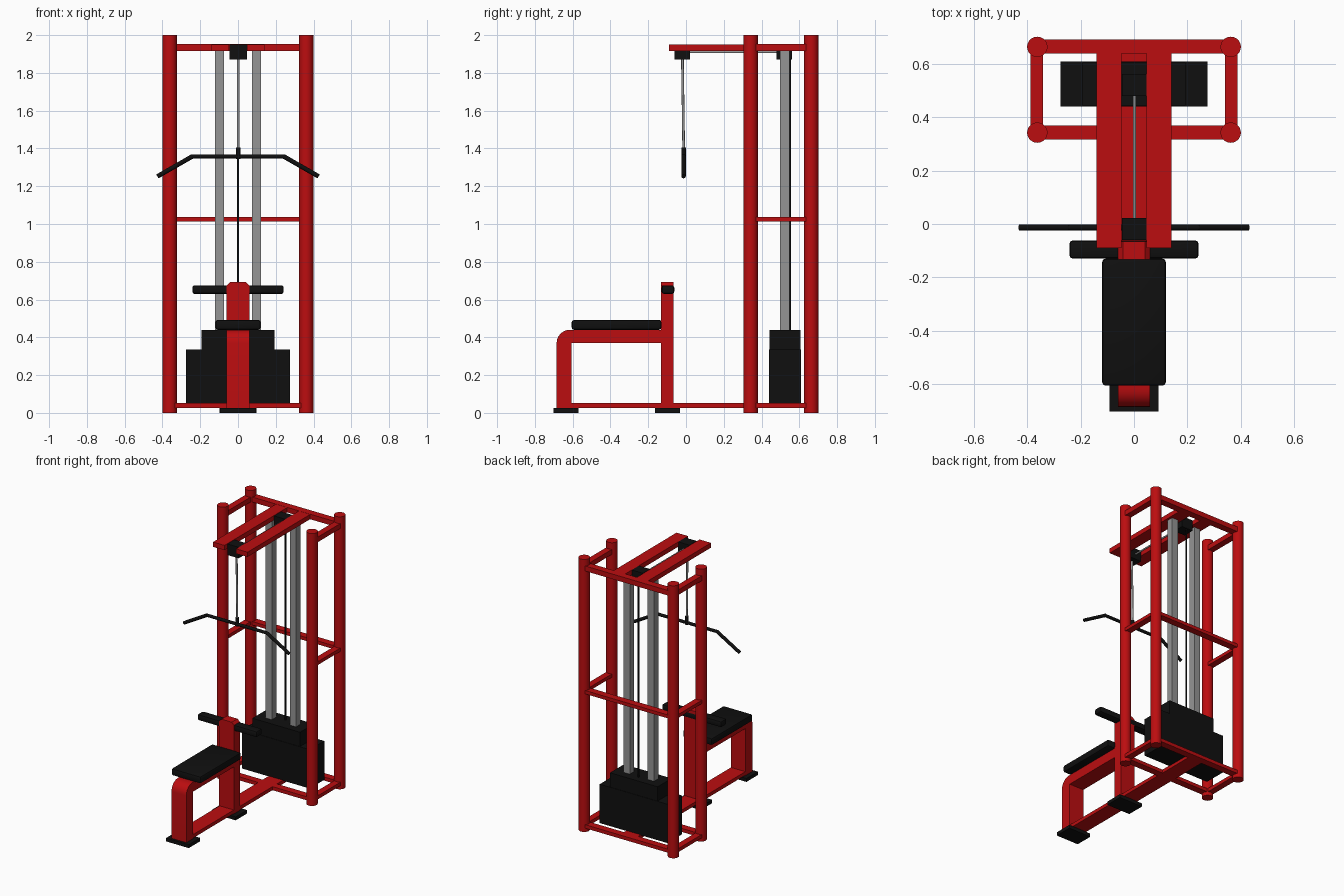
import bpy, bmesh, math
from mathutils import Vector

if "Cube" in bpy.data.objects:
    bpy.data.objects.remove(bpy.data.objects["Cube"])


def material(name, rgb):
    m = bpy.data.materials.new(name)
    m.diffuse_color = (*rgb, 1)
    m.use_nodes = True
    m.node_tree.nodes["Principled BSDF"].inputs["Base Color"].default_value = m.diffuse_color
    return m


RED = material("red paint", (0.50, 0.004, 0.005))
BLACK = material("black rubber", (0.005, 0.005, 0.005))
GREY = material("grey steel", (0.30, 0.30, 0.30))


def finish(name, bm, mat, smooth=False):
    bmesh.ops.recalc_face_normals(bm, faces=bm.faces)
    me = bpy.data.meshes.new(name)
    bm.to_mesh(me)
    bm.free()
    me.materials.append(mat)
    ob = bpy.data.objects.new(name, me)
    bpy.context.collection.objects.link(ob)
    if smooth:
        bpy.ops.object.select_all(action='DESELECT')
        ob.select_set(True)
        bpy.context.view_layer.objects.active = ob
        bpy.ops.object.shade_smooth_by_angle(angle=math.radians(40))
    return ob


def box(name, x, y, z, mat, bevel=0, segments=2):
    """Box from (min, max) pairs."""
    bm = bmesh.new()
    bmesh.ops.create_cube(bm, size=1)
    for v in bm.verts:
        v.co = [r[0] if c < 0 else r[1] for c, r in zip(v.co, (x, y, z))]
    if bevel:
        bmesh.ops.bevel(bm, geom=bm.edges[:], offset=bevel, segments=segments,
                        profile=0.5, affect='EDGES')
    return finish(name, bm, mat, bevel > 0)


def rod(name, a, b, r, mat, sides=12):
    """Cylinder between two points."""
    a, b = Vector(a), Vector(b)
    bm = bmesh.new()
    bmesh.ops.create_cone(bm, cap_ends=True, segments=sides, radius1=r,
                          radius2=r, depth=(b - a).length)
    rot = (b - a).to_track_quat('Z', 'Y')
    for v in bm.verts:
        v.co = rot @ v.co + (a + b) / 2
    return finish(name, bm, mat, True)


def extrude_x(name, pts, half, mat):
    """Profile of (y, z) points extruded across x."""
    bm = bmesh.new()
    f = bm.faces.new([bm.verts.new((-half, y, z)) for y, z in pts])
    ext = bmesh.ops.extrude_face_region(bm, geom=[f])['geom']
    bmesh.ops.translate(bm, vec=(2 * half, 0, 0),
                        verts=[v for v in ext if isinstance(v, bmesh.types.BMVert)])
    return finish(name, bm, mat, True)


PX, YF, YB = 0.362, 0.342, 0.663      # post positions

# tower: posts, side rails, top beams, guide rails
for side, s in (("left", -1), ("right", 1)):
    for end, y in (("front", YF), ("back", YB)):
        rod(f"{end}_post_{side}", (s * PX, y, 0), (s * PX, y, 2), 0.038, RED, 32)
    for level, z0, z1 in (("bottom", 0.027, 0.053), ("middle", 1.013, 1.038), ("top", 1.915, 1.952)):
        box(f"{level}_side_rail_{side}", sorted((s * (PX - 0.022), s * (PX + 0.026))),
            (YF, YB), (z0, z1), RED)
    box(f"top_beam_{side}", sorted((s * 0.047, s * 0.14)), (-0.09, YB), (1.916, 1.951), RED)
    box(f"guide_rail_{side}", sorted((s * 0.073, s * 0.123)), (0.497, 0.548), (0.42, 1.917), GREY)

# cross bars between posts
for name, y, z0, z1 in (("bottom_front", YF, 0.027, 0.053), ("bottom_back", YB, 0.027, 0.053),
                        ("middle_back", YB, 1.013, 1.038), ("top_back", YB, 1.915, 1.952)):
    box(f"{name}_cross_bar", (-PX, PX), (y - 0.025, y + 0.027), (z0, z1), RED)

# weight stack
box("weight_stack_lower", (-0.275, 0.275), (0.44, 0.608), (0.05, 0.335), BLACK)
box("weight_stack_upper", (-0.193, 0.193), (0.443, 0.605), (0.335, 0.44), BLACK)

# pulleys and cables
box("front_pulley_block", (-0.044, 0.048), (-0.06, 0.022), (1.87, 1.951), BLACK)
box("back_pulley_block", (-0.044, 0.048), (0.48, 0.562), (1.87, 1.951), BLACK)
rod("top_cable", (0.002, 0.0, 1.91), (0.002, 0.5, 1.91), 0.006, GREY)
rod("stack_cable", (0, 0.55, 0.43), (0, 0.55, 1.9), 0.006, BLACK)
rod("front_cable", (0.002, -0.019, 1.88), (0.002, -0.012, 1.38), 0.007, GREY)

# pull-down bar with bent ends
rod("bar_connector", (0.002, -0.013, 1.345), (0.002, -0.013, 1.405), 0.012, BLACK)
rod("pull_bar_middle", (-0.248, -0.013, 1.357), (0.248, -0.013, 1.357), 0.011, BLACK)
for side, s in (("left", -1), ("right", 1)):
    rod(f"pull_bar_grip_{side}", (s * 0.24, -0.013, 1.359), (s * 0.427, -0.013, 1.252), 0.012, BLACK)

# base spine
box("base_spine", (-0.058, 0.058), (-0.64, YB), (0.027, 0.053), RED)

# seat frame: one bent tube with a rounded front corner
out = [(-0.615 - 0.07 * math.sin(a), 0.37 + 0.07 * math.cos(a))
       for a in (math.radians(90 - 15 * i) for i in range(7))]
extrude_x("seat_frame", [(-0.685, 0.02)] + out + [(-0.12, 0.44), (-0.12, 0.37),
          (-0.605, 0.37), (-0.605, 0.02)], 0.06, RED)

# knee post with chamfered top, in front profile
bm = bmesh.new()
prof = [(-0.06, 0.02), (0.06, 0.02), (0.06, 0.675), (0.042, 0.693), (-0.042, 0.693), (-0.06, 0.675)]
f = bm.faces.new([bm.verts.new((x, -0.132, z)) for x, z in prof])
ext = bmesh.ops.extrude_face_region(bm, geom=[f])['geom']
bmesh.ops.translate(bm, vec=(0, 0.067, 0), verts=[v for v in ext if isinstance(v, bmesh.types.BMVert)])
finish("knee_post", bm, RED)

# pads and feet
box("knee_pad", (-0.242, 0.242), (-0.129, -0.062), (0.63, 0.675), BLACK, 0.012)
box("seat", (-0.119, 0.119), (-0.605, -0.13), (0.44, 0.492), BLACK, 0.012)
box("front_foot", (-0.092, 0.092), (-0.702, -0.57), (0, 0.025), BLACK)
box("rear_foot", (-0.097, 0.097), (-0.165, -0.033), (0, 0.025), BLACK)
